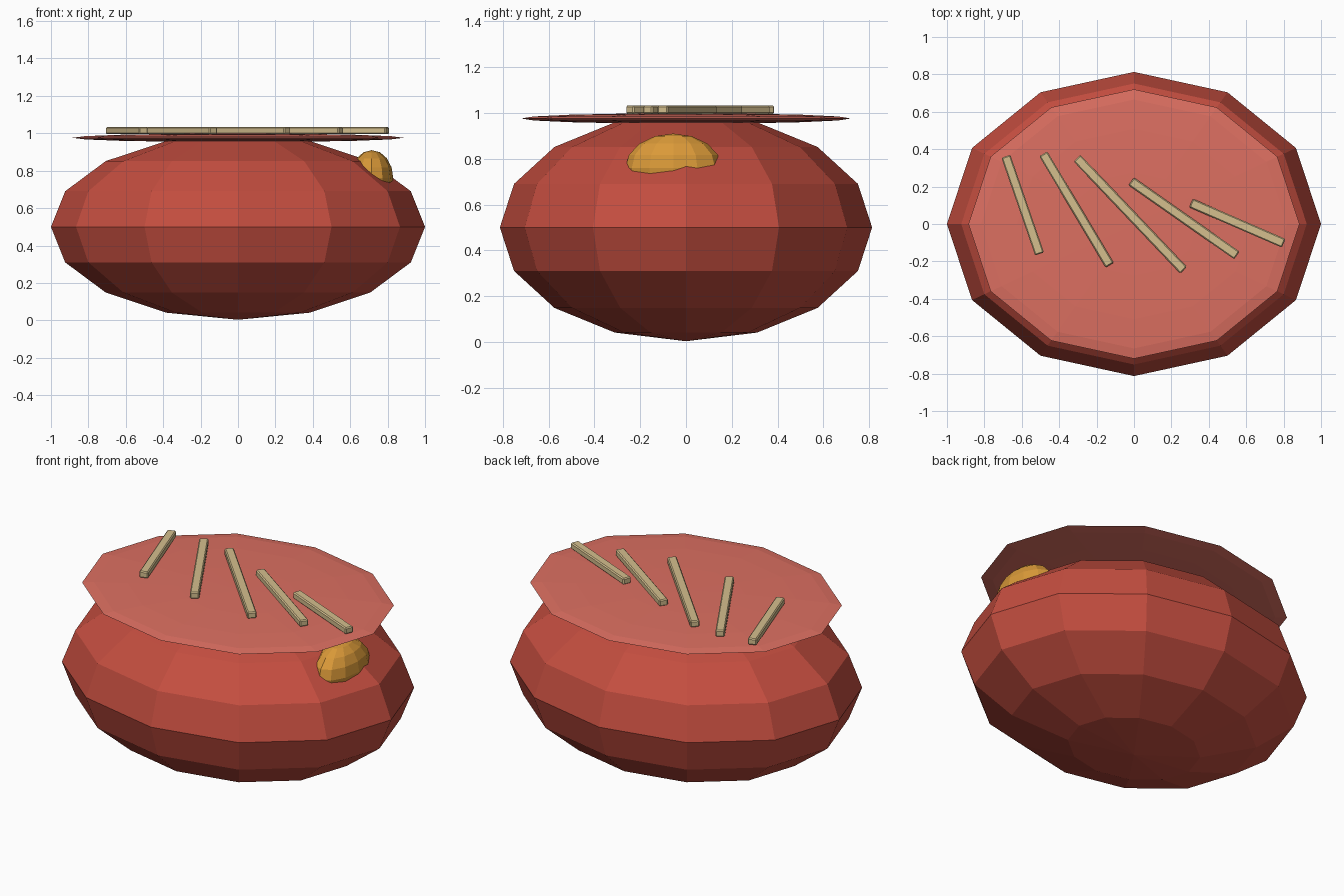
import bpy, math

if "Cube" in bpy.data.objects:
    bpy.data.objects.remove(bpy.data.objects["Cube"])


def material(name, rgb):
    m = bpy.data.materials.new(name)
    m.diffuse_color = (*rgb, 1)
    m.use_nodes = True
    m.node_tree.nodes["Principled BSDF"].inputs["Base Color"].default_value = m.diffuse_color
    return m


red = material("crust_red", (0.55, 0.075, 0.05))
pink = material("top_pink", (0.72, 0.16, 0.12))
gold = material("gold", (0.70, 0.32, 0.04))
cream = material("cream", (0.66, 0.52, 0.27))


def ellipsoid(name, loc, size, mat, seg=12, rings=8, rot=(0, 0, 0)):
    bpy.ops.mesh.primitive_uv_sphere_add(segments=seg, ring_count=rings, radius=1,
                                         location=loc, rotation=rot)
    o = bpy.context.object
    o.name = name
    o.scale = size
    o.data.materials.append(mat)
    return o


def stick(name, a, b):
    dx, dy = b[0] - a[0], b[1] - a[1]
    bpy.ops.mesh.primitive_cube_add(
        size=1, location=((a[0] + b[0]) / 2, (a[1] + b[1]) / 2, 1.014),
        rotation=(0, 0, math.atan2(dy, dx)))
    o = bpy.context.object
    o.name = name
    o.scale = (math.hypot(dx, dy), 0.05, 0.038)
    bpy.ops.object.transform_apply(location=False, rotation=False, scale=True)
    bevel = o.modifiers.new("edge_bevel", "BEVEL")
    bevel.width = 0.006
    bevel.segments = 1
    o.data.materials.append(cream)


# rounded body and the thin faceted lid resting on it
ellipsoid("body", (0, 0, 0.5), (1, 0.813, 0.497), red)
ellipsoid("top_disc", (0, 0, 0.976), (0.885, 0.72, 0.023), pink)

# lump set into the right shoulder
ellipsoid("side_lump", (0.715, -0.055, 0.76), (0.115, 0.21, 0.15), gold, 12, 8)

# fan of strips lying on the lid
strips = [((-0.685, 0.362), (-0.505, -0.16)),
          ((-0.485, 0.375), (-0.13, -0.22)),
          ((-0.305, 0.352), (0.265, -0.247)),
          ((-0.015, 0.228), (0.55, -0.168)),
          ((0.305, 0.112), (0.80, -0.103))]
for i, (a, b) in enumerate(strips, 1):
    stick(f"top_strip_{i}", a, b)
